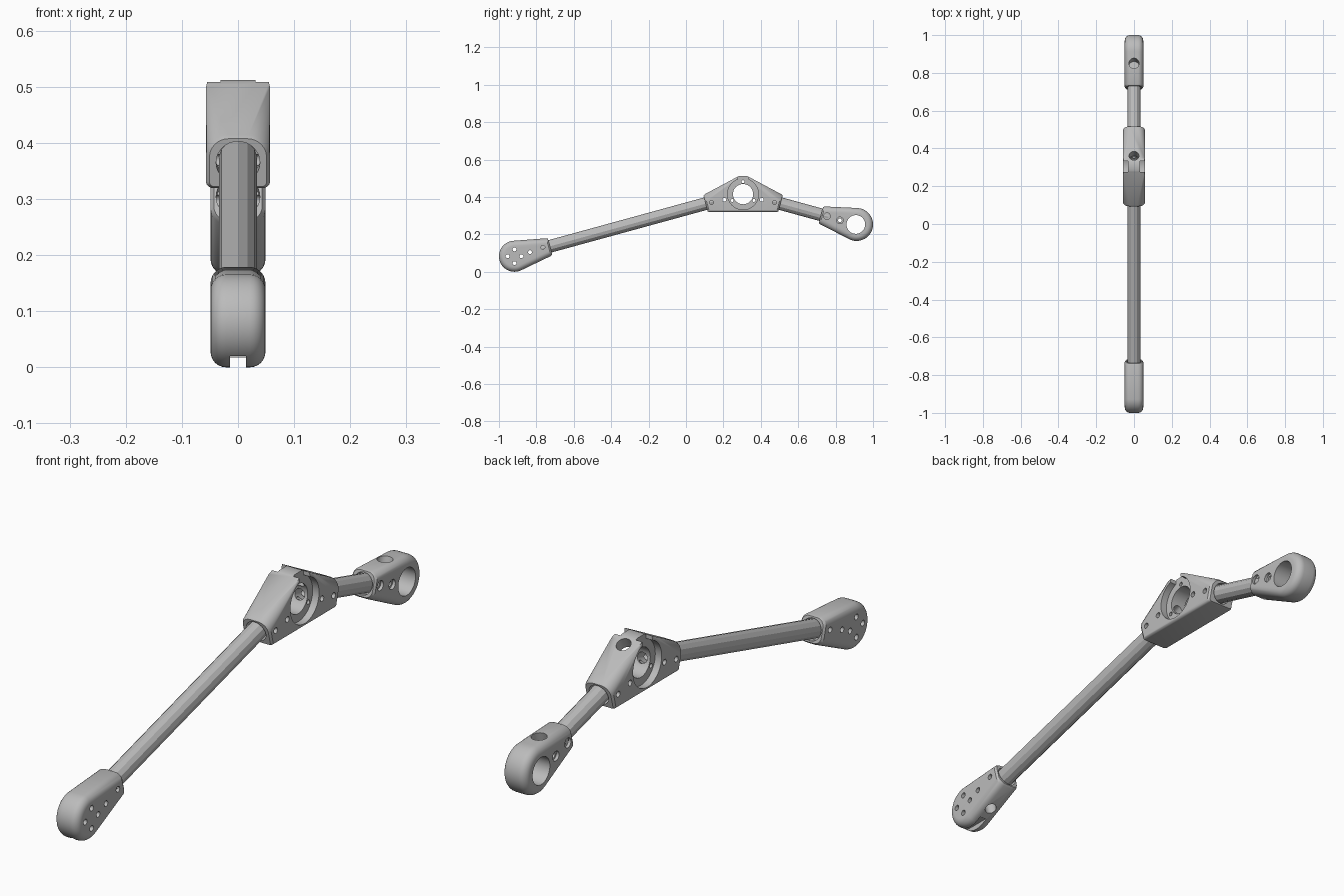
import bpy, bmesh
from math import radians, pi, sin, cos
from mathutils import Matrix, Vector

cube = bpy.data.objects.get("Cube")
if cube:
    bpy.data.objects.remove(cube, do_unlink=True)

grey = bpy.data.materials.new("plain grey")
grey.use_nodes = True
grey.diffuse_color = (0.5, 0.5, 0.5, 1)
grey.node_tree.nodes["Principled BSDF"].inputs["Base Color"].default_value = (0.5, 0.5, 0.5, 1)

TILT = radians(15)


def frame(y, z, angle):
    """Local X runs along the arm, local Z is square to it."""
    return (Matrix.Translation((0, y, z)) @ Matrix.Rotation(angle, 4, 'X')
            @ Matrix.Rotation(pi / 2, 4, 'Z'))


def make(name, bm):
    bmesh.ops.recalc_face_normals(bm, faces=bm.faces)
    mesh = bpy.data.meshes.new(name)
    bm.to_mesh(mesh)
    bm.free()
    mesh.materials.append(grey)
    obj = bpy.data.objects.new(name, mesh)
    bpy.context.scene.collection.objects.link(obj)
    return obj


def hull(name, points):
    bm = bmesh.new()
    for p in points:
        bm.verts.new(p)
    out = bmesh.ops.convex_hull(bm, input=bm.verts)
    loose = {g for g in out["geom_interior"] + out["geom_unused"]
             if isinstance(g, bmesh.types.BMVert)}
    bmesh.ops.delete(bm, geom=list(loose), context='VERTS')
    bmesh.ops.dissolve_limit(bm, angle_limit=radians(0.3), verts=bm.verts, edges=bm.edges)
    return make(name, bm)


def rod(name, a, b, radius, sides=24):
    a, b = Vector(a), Vector(b)
    bm = bmesh.new()
    turn = (b - a).to_track_quat('Z', 'Y').to_matrix().to_4x4()
    bmesh.ops.create_cone(bm, cap_ends=True, segments=sides, radius1=radius, radius2=radius,
                          depth=(b - a).length, matrix=Matrix.Translation((a + b) / 2) @ turn)
    return make(name, bm)


def box(name, centre, size):
    bm = bmesh.new()
    bmesh.ops.create_cube(bm, size=1, matrix=Matrix.Translation(centre) @ Matrix.Diagonal((*size, 1)))
    return make(name, bm)


def cut(obj, cutter):
    cutter.hide_render = True
    mod = obj.modifiers.new("cut", 'BOOLEAN')
    mod.operation, mod.solver, mod.object = 'DIFFERENCE', 'EXACT', cutter
    bpy.context.view_layer.objects.active = obj
    bpy.ops.object.modifier_apply(modifier=mod.name)
    bpy.data.objects.remove(cutter, do_unlink=True)


def cross_hole(obj, y, z, radius, x0=-0.1, x1=0.1, sides=24):
    cut(obj, rod("hole_cutter", (x0, y, z), (x1, y, z), radius, sides))


def smooth(obj):
    bpy.ops.object.select_all(action='DESELECT')
    obj.select_set(True)
    bpy.context.view_layer.objects.active = obj
    bpy.ops.object.shade_smooth_by_angle(angle=radians(30))


def neck_ring(mat, s, wide, high, top, low):
    """Rounded rectangle across the arm with separate top and bottom radii."""
    pts = []
    for sx, sz, r in ((1, 1, top), (-1, 1, top), (-1, -1, low), (1, -1, low)):
        for i in range(7):
            t = i * pi / 12
            pts.append(mat @ Vector((s, sx * (wide - r + r * cos(t)), sz * (high - r + r * sin(t)))))
    return pts


def neck(mat, s, wide, top, low):
    """Neck with a small rounded lip at its mouth."""
    return (neck_ring(mat, s - 0.008, wide, 0.049, top, low)
            + neck_ring(mat, s, wide - 0.006, 0.044, top - 0.004, low - 0.004))


def socket(obj, mat, s):
    cut(obj, rod("socket_cutter", mat @ Vector((s - 0.03, 0, 0)), mat @ Vector((s + 0.02, 0, 0)), 0.039, 32))


def end_piece(name, mat, radius, port):
    """Rounded disc tapering to a neck, with a round port on one edge."""
    pts = neck(mat, 0.197, 0.049, 0.03, 0.03)
    for k in range(7):
        t = k * pi / 12
        r = radius - 0.028 + 0.028 * cos(t)
        x = 0.021 + 0.028 * sin(t)
        for i in range(48):
            a = i * pi / 24
            pts += [mat @ Vector((r * cos(a), side * x, r * sin(a))) for side in (1, -1)]
    obj = hull(name, pts)
    socket(obj, mat, 0.197)
    cut(obj, rod("port_cutter", mat @ Vector((0.083, 0, -0.12)), mat @ Vector((0.083, 0, -0.01)), port))
    return obj


# Front end piece: screw holes and a slot underneath
front_y, front_z = -0.917, 0.083
front = end_piece("front_end", frame(front_y, front_z, TILT), 0.083, 0.021)
for dy, dz in ((0, 0.037), (0, -0.037), (0.037, 0), (-0.037, 0), (0.083, 0.022), (0.152, 0.048)):
    cross_hole(front, front_y + dy, front_z + dz, 0.0105, sides=16)
cut(front, box("slot_cutter", (0, front_y, -0.03), (0.028, 0.11, 0.1)))
smooth(front)

# Rear end piece: large eye and two recessed bolt holes
back_y, back_z = 0.912, 0.253
back = end_piece("rear_eye", frame(back_y, back_z, pi - TILT), 0.088, 0.027)
cross_hole(back, back_y - 0.004, back_z, 0.05, sides=48)
for y, z in ((0.754, 0.297), (0.823, 0.275)):
    cross_hole(back, y, z, 0.01, sides=16)
    for side in (1, -1):
        cross_hole(back, y, z, 0.018, side * 0.038, side * 0.1)
smooth(back)

# Middle hub: two necks rising to a narrow top
hub_y, hub_z, neck_z = 0.305, 0.415, 0.365
necks = [frame(hub_y - 0.2, neck_z, pi + TILT), frame(hub_y + 0.2, neck_z, -TILT)]
pts = []
for mat, flip in zip(necks, (True, False)):
    radii = (0.012, 0.038) if flip else (0.038, 0.012)
    pts += neck(mat, 0.0, 0.057, *radii)
for z, half_y, half_x in ((0.512, 0.022, 0.05), (0.508, 0.03, 0.055), (0.5, 0.045, 0.057)):
    pts += [(sx * half_x, hub_y + sy * half_y, z) for sx in (1, -1) for sy in (1, -1)]
hub = hull("middle_hub", pts)
cross_hole(hub, hub_y, hub_z, 0.054, sides=48)
for side in (1, -1):
    # Recess around the bore, opened to the top by a slot
    cross_hole(hub, hub_y, hub_z, 0.083, side * 0.031, side * 0.1, 48)
    cut(hub, box("slot_cutter", (side * 0.066, hub_y, 0.5), (0.07, 0.058, 0.09)))
    for dy, dz in ((0.1, 0.385), (0.168, 0.37)):
        cross_hole(hub, hub_y + side * dy, dz, 0.0105, sides=16)
for k in range(3):
    a = pi / 2 + k * 2 * pi / 3
    cross_hole(hub, hub_y + 0.067 * cos(a), hub_z + 0.067 * sin(a), 0.008, sides=16)
for mat in necks:
    socket(hub, mat, 0.0)
    cut(hub, rod("channel_cutter", mat @ Vector((-0.19, 0, 0)), mat @ Vector((-0.02, 0, 0)), 0.02))
cut(hub, rod("port_cutter", (0, 0.38, 0.53), (0, 0.337, 0.447), 0.026))
smooth(hub)

# Arms between the three fittings
for name, a, b in (("long_arm", (0, -0.79, 0.119), (0, 0.155, 0.378)),
                   ("short_arm", (0, 0.455, 0.378), (0, 0.78, 0.289))):
    rod(name, a, b, 0.034, 12)
